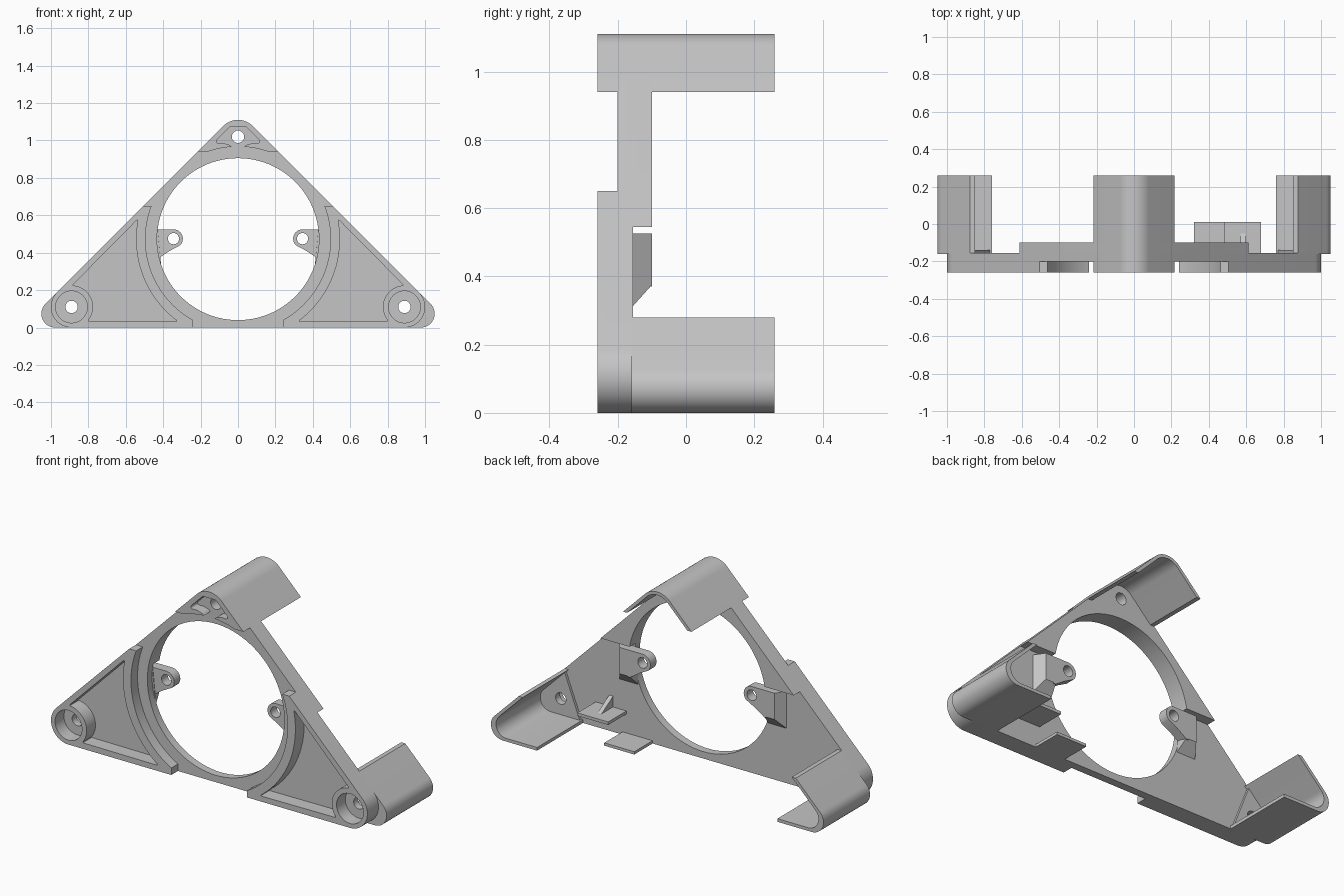
import bpy, bmesh
from math import sin, cos, radians, tan
from mathutils import Vector

if "Cube" in bpy.data.objects:
    bpy.data.objects.remove(bpy.data.objects["Cube"])

grey = bpy.data.materials.new("grey plastic")
grey.use_nodes = True
GREY = (0.56, 0.56, 0.56, 1)
grey.diffuse_color = GREY
grey.node_tree.nodes["Principled BSDF"].inputs["Base Color"].default_value = GREY

FRONT, RING, FLOOR, LOW_BACK, HIGH_BACK, REAR = -0.26, -0.20, -0.18, -0.155, -0.10, 0.26
CZ, HOLE_R, STEP_R = 0.4725, 0.433, 0.495     # main opening
FOOT, APEX, CORNER_R = (0.89, 0.11), (0, 1.02), 0.11
TIP = 1.156                                   # where the straight edges meet
WALL = 0.018


def arc(cx, cz, r, a0, a1, n=16):
    steps = [radians(a0 + (a1 - a0) * i / n) for i in range(n + 1)]
    return [(cx + r * cos(a), cz + r * sin(a)) for a in steps]


def circle(cx, cz, r, n=48):
    return arc(cx, cz, r, 0, 360, n)[:-1]


def fillet(pts, radii, n=8):
    """Round the corners of a closed polygon."""
    if not isinstance(radii, (list, tuple)):
        radii = [radii] * len(pts)
    out = []
    for i, p in enumerate(pts):
        p, a, b = (Vector(q) for q in (p, pts[i - 1], pts[(i + 1) % len(pts)]))
        u, v = a - p, b - p
        lim = 0.45 * min(u.length, v.length)
        u.normalize()
        v.normalize()
        half = u.angle(v) / 2
        if radii[i] <= 0 or half > 1.4:
            out.append(tuple(p))
            continue
        t = min(radii[i] / tan(half), lim)
        r = t * tan(half)
        mid = p + (u + v).normalized() * (r / sin(half))
        s, e = (p + u * t - mid).normalized(), (p + v * t - mid).normalized()
        sweep = s.angle(e)
        for k in range(n + 1):
            f = k / n
            d = (s * sin((1 - f) * sweep) + e * sin(f * sweep)) / sin(sweep)
            out.append(tuple(mid + d * r))
    return out


def prism(name, pts, y0, y1, side=1):
    """Extrude an x-z outline along y."""
    bm = bmesh.new()
    verts = [bm.verts.new((side * x, y0, z)) for x, z in pts]
    face = bm.faces.new(verts)
    ext = bmesh.ops.extrude_face_region(bm, geom=[face], use_keep_orig=True)["geom"]
    moved = [g for g in ext if isinstance(g, bmesh.types.BMVert)]
    bmesh.ops.translate(bm, verts=moved, vec=(0, y1 - y0, 0))
    return finish(name, bm)


def finish(name, bm):
    bmesh.ops.recalc_face_normals(bm, faces=bm.faces)
    mesh = bpy.data.meshes.new(name)
    bm.to_mesh(mesh)
    bm.free()
    mesh.materials.append(grey)
    obj = bpy.data.objects.new(name, mesh)
    bpy.context.collection.objects.link(obj)
    return obj


def hull(name, points):
    bm = bmesh.new()
    for p in points:
        bm.verts.new(p)
    bmesh.ops.convex_hull(bm, input=bm.verts)
    bmesh.ops.dissolve_limit(bm, angle_limit=0.01, verts=bm.verts, edges=bm.edges)
    return finish(name, bm)


def box(name, x, y, z):
    return hull(name, [(a, b, c) for a in x for b in y for c in z])


def cut(obj, cutters):
    for c in cutters:
        mod = obj.modifiers.new("cut", "BOOLEAN")
        mod.operation, mod.solver, mod.object = "DIFFERENCE", "EXACT", c
    bpy.context.view_layer.update()
    deps = bpy.context.evaluated_depsgraph_get()
    mesh = bpy.data.meshes.new_from_object(obj.evaluated_get(deps))
    obj.modifiers.clear()
    obj.data = mesh
    for c in cutters:
        bpy.data.objects.remove(c)


# Frame: rounded triangle with the opening, lowered ring and stepped back
frame = prism("frame", fillet([(-TIP, 0), (TIP, 0), (0, TIP)], CORNER_R, 20), FRONT, HIGH_BACK)
cutters = [
    prism("opening", circle(0, CZ, HOLE_R, 96), -1, 1),
    prism("ring_step", circle(0, CZ, STEP_R, 96), -1, RING),
    box("bottom_step", (-0.24, 0.24), (-1, RING), (-1, 0.2)),
    box("upper_step", (-2, 2), (-1, RING), (0.65, 0.94)),
    box("low_back", (-2, 2), (LOW_BACK, 1), (-1, 0.545)),
    prism("apex_hole", circle(*APEX, 0.033, 32), -1, 1),
]

# Apex pocket with a boss around its hole
pocket = [(0.13, 0.985), (0.04, 1.075), (-0.04, 1.075), (-0.13, 0.985)]
pocket += [(-0.075, 0.985)] + arc(0, 1.015, 0.06, 220, 320, 10) + [(0.075, 0.985)]
cutters.append(prism("apex_pocket", fillet(pocket, 0.015), -1, RING))

# Side pockets, screw recesses and screw holes
pocket = arc(0, CZ, 0.545, -54, 11.5, 24) + arc(*FOOT, 0.115, 92, 221, 16)
for s in (1, -1):
    cutters += [
        prism("side_pocket", fillet(pocket, 0.018), -1, FLOOR, s),
        prism("screw_recess", circle(*FOOT, 0.085), -1, FLOOR, s),
        prism("screw_hole", circle(*FOOT, 0.033, 32), -1, 1, s),
    ]
cut(frame, cutters)

# Apex hood: thin wall wrapped around the top corner
k = WALL * 2 ** 0.5
zb = 0.94
outer = fillet([(TIP - zb, zb), (0, TIP), (zb - TIP, zb)], [0, CORNER_R, 0], 20)
inner = fillet([(TIP - zb - k, zb), (0, TIP - k), (zb - TIP + k, zb)], [0, CORNER_R - WALL, 0], 20)
prism("apex_hood", outer + inner[::-1], HIGH_BACK - 0.005, REAR)

for s, side in ((1, "left"), (-1, "right")):
    # Corner hoods: thin walls wrapped around the lower corners
    outer = fillet([(TIP - 0.28, 0.28), (TIP, 0), (0.76, 0)], [0, CORNER_R, 0], 20)
    inner = fillet([(TIP - 0.28 - k, 0.28), (TIP - k - WALL, WALL), (0.76, WALL)],
                   [0, CORNER_R - WALL, 0], 20)
    prism(side + "_corner_hood", outer + inner[::-1], LOW_BACK - 0.005, REAR, s)

    # Thin pad inside each corner hood
    pad = fillet([(TIP - 0.285, 0.28), (TIP - 0.01, 0.005), (0.765, 0.005)], [0, 0.105, 0], 16)
    pad_obj = prism(side + "_corner_pad", pad, LOW_BACK - 0.005, -0.14, s)
    cut(pad_obj, [prism("pad_hole", circle(*FOOT, 0.033, 32), -1, 1, s)])

    # Mounting ears reaching into the opening
    ear = [(0.44, 0.525)] + arc(0.345, 0.475, 0.05, 90, 225, 20) + [(0.365, 0.41), (0.425, 0.37), (0.44, 0.37)]
    ear_obj = prism(side + "_ear", ear, LOW_BACK, HIGH_BACK, s)
    cut(ear_obj, [prism("ear_hole", circle(0.345, 0.475, 0.03, 32), -1, 1, s)])

    # Sloped block that ties the ear to the back of the frame
    hull(side + "_ear_block",
         [(s * x, HIGH_BACK, z) for x in (0.425, 0.49) for z in (0.375, 0.525)] +
         [(s * x, LOW_BACK - 0.003, z) for x, z in
          ((0.41, 0.31), (0.53, 0.31), (0.53, 0.525), (0.43, 0.525))])

# Rear support tabs and the triangular rib on the upper one
box("lower_tab", (0.32, 0.51), (LOW_BACK - 0.005, 0.01), (0, 0.016))
box("upper_tab", (0.485, 0.68), (LOW_BACK - 0.005, 0.01), (0.125, 0.142))
hull("tab_rib", [(x, y, z) for x in (0.57, 0.595)
                 for y, z in ((LOW_BACK - 0.003, 0.135), (LOW_BACK - 0.003, 0.205), (-0.04, 0.135))])

# Smooth rounded walls, keep edges sharp
bpy.ops.object.select_all(action="DESELECT")
for obj in bpy.context.collection.objects:
    if obj.type == "MESH" and grey.name in obj.data.materials:
        obj.select_set(True)
        bpy.context.view_layer.objects.active = obj
bpy.ops.object.shade_smooth_by_angle(angle=radians(30))
